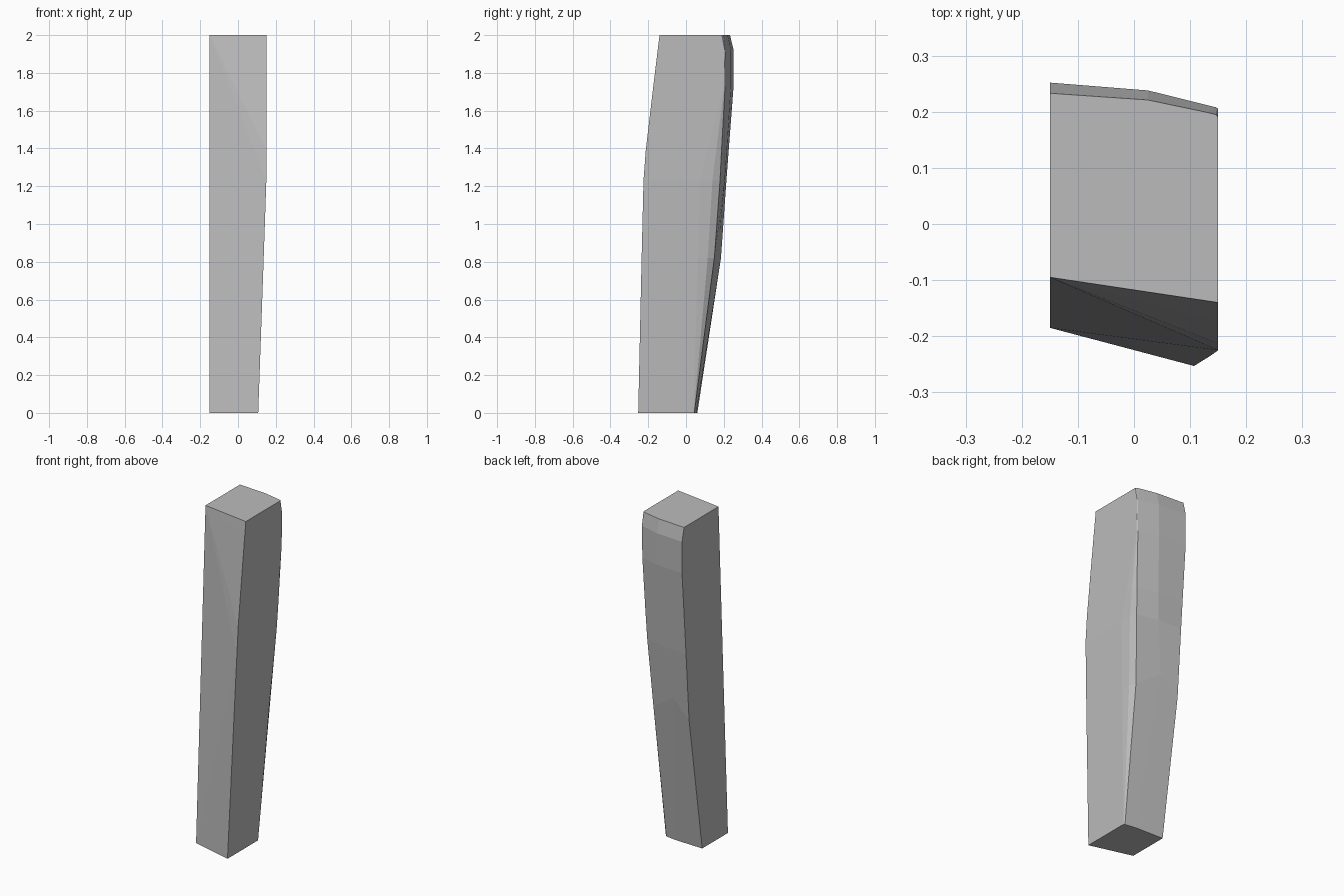
import bpy
import bmesh

cube = bpy.data.objects.get("Cube")
if cube:
    bpy.data.objects.remove(cube, do_unlink=True)

# One flat colour
grey = bpy.data.materials.new("plain grey")
grey.use_nodes = True
colour = (0.5, 0.5, 0.5, 1)
grey.diffuse_color = colour
grey.node_tree.nodes["Principled BSDF"].inputs["Base Color"].default_value = colour

# Cross-sections: height, side x, front y, side-rear y,
# two corner points, ridge (x, y, lift), rear y
X = 0.15
sections = [
    (0.00, 0.107, -0.253, 0.038, (0.105, 0.041), (0.100, 0.044), (0.03, 0.054, 0), 0.060),
    (0.82, 0.136, -0.235, 0.064, (0.131, 0.115), (0.112, 0.150), (-0.04, 0.176, 0.1), 0.185),
    (1.23, 0.150, -0.225, 0.075, (0.146, 0.140), (0.132, 0.180), (0.0, 0.205, 0), 0.214),
    (1.39, 0.150, -0.213, 0.115, (0.148, 0.160), (0.138, 0.188), (0.01, 0.216, 0), 0.226),
    (1.73, 0.150, -0.173, 0.200, (0.149, 0.203), (0.146, 0.207), (0.025, 0.238, 0), 0.252),
    (1.92, 0.150, -0.150, 0.205, (0.149, 0.206), (0.146, 0.208), (0.025, 0.238, 0), 0.252),
    (2.00, 0.150, -0.140, 0.190, (0.146, 0.195), (0.130, 0.199), (0.025, 0.221, 0), 0.233),
]

bm = bmesh.new()
rings = []
for z, x, front, side, c1, c2, ridge, rear in sections:
    points = [(x, front, z), (x, side, z), (*c1, z), (*c2, z),
              (ridge[0], ridge[1], z + ridge[2]), (-X, rear, z)]
    rings.append([bm.verts.new(p) for p in points])

# Straight front edge on the flat side
low = bm.verts.new((-X, -0.185, 0))
high = bm.verts.new((-X, -0.095, 2))

# Curved side and back strips
for lower, upper in zip(rings, rings[1:]):
    for i in range(len(lower) - 1):
        bm.faces.new((lower[i], lower[i + 1], upper[i + 1], upper[i]))

# Front facets fan from the straight edge
bend = 2
for i in range(len(rings) - 1):
    bm.faces.new((rings[i][0], rings[i + 1][0], low if i < bend else high))
bm.faces.new((low, rings[bend][0], high))

# Flat side, bottom and top
bm.faces.new([low, high] + [r[-1] for r in reversed(rings)])
bm.faces.new([low] + rings[0][::-1])
bm.faces.new([high] + rings[-1])
bmesh.ops.recalc_face_normals(bm, faces=bm.faces[:])

mesh = bpy.data.meshes.new("tapered_post")
bm.to_mesh(mesh)
bm.free()
mesh.materials.append(grey)
post = bpy.data.objects.new("tapered_post", mesh)
bpy.context.collection.objects.link(post)
